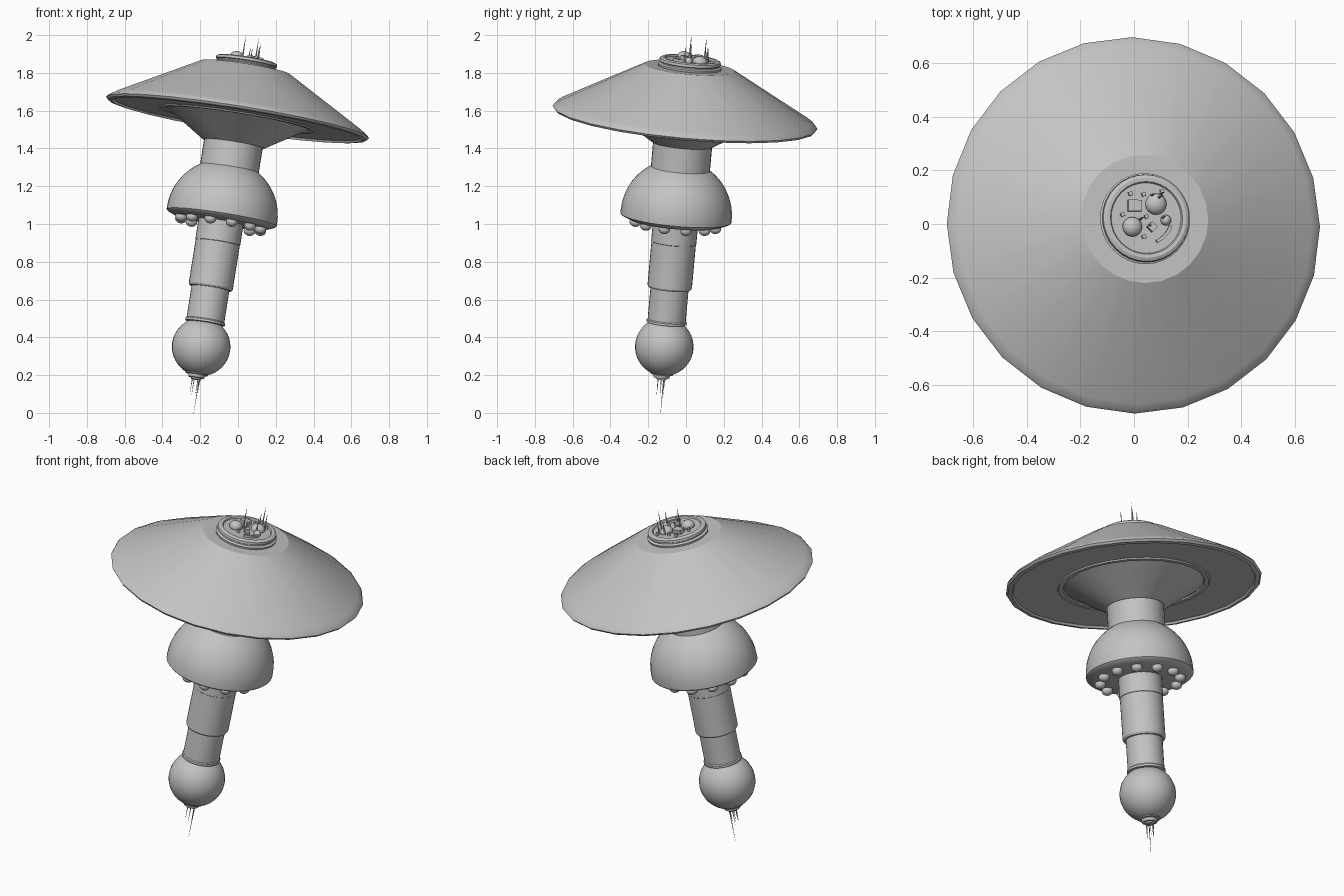
import bpy, bmesh, math, random
from mathutils import Vector, Matrix

random.seed(4)
cube = bpy.data.objects.get("Cube")
if cube:
    bpy.data.objects.remove(cube, do_unlink=True)

grey = bpy.data.materials.new("hull_grey")
grey.use_nodes = True
COLOUR = (0.55, 0.55, 0.55, 1)
grey.diffuse_color = COLOUR
grey.node_tree.nodes["Principled BSDF"].inputs["Base Color"].default_value = COLOUR

# The station leans: local z runs along its axis, origin at the lower ball
axis = Vector((0.156, 0.089, 0.983)).normalized()
tilt = Vector((0, 0, 1)).rotation_difference(axis).to_matrix().to_4x4()
FRAME = Matrix.Translation((-0.195, -0.115, 0.35)) @ tilt
parts = []


def add(name, bm):
    bmesh.ops.recalc_face_normals(bm, faces=bm.faces)
    mesh = bpy.data.meshes.new(name)
    bm.to_mesh(mesh)
    bm.free()
    mesh.materials.append(grey)
    ob = bpy.data.objects.new(name, mesh)
    ob.matrix_world = FRAME
    bpy.context.collection.objects.link(ob)
    parts.append(ob)
    return ob


def lathe(name, profile, sides=32):
    """Revolve (radius, height) points about the station axis."""
    bm = bmesh.new()
    verts = [bm.verts.new((r, 0, h)) for r, h in profile]
    edges = [bm.edges.new(pair) for pair in zip(verts, verts[1:])]
    bmesh.ops.spin(bm, geom=verts + edges, cent=(0, 0, 0), axis=(0, 0, 1),
                   angle=math.tau, steps=sides, use_duplicate=False)
    bmesh.ops.remove_doubles(bm, verts=bm.verts, dist=1e-5)
    return add(name, bm)


def arc(radius, centre, start, end, steps=10):
    angles = [math.radians(start + (end - start) * i / steps) for i in range(steps + 1)]
    return [(radius * math.cos(a), centre + radius * math.sin(a)) for a in angles]


def ball(name, x, y, z, radius, squash=1.0):
    bm = bmesh.new()
    m = Matrix.Translation((x, y, z)) @ Matrix.Diagonal((1, 1, squash, 1))
    bmesh.ops.create_uvsphere(bm, u_segments=16, v_segments=10, radius=radius, matrix=m)
    add(name, bm)


def needle(name, x, y, base, tip, radius=0.004):
    bm = bmesh.new()
    m = Matrix.Translation((x, y, (base + tip) / 2))
    if tip < base:
        m = m @ Matrix.Rotation(math.pi, 4, 'X')
    bmesh.ops.create_cone(bm, cap_ends=True, segments=6, radius1=radius, radius2=0.0005,
                          depth=abs(tip - base), matrix=m)
    add(name, bm)


def box(name, x, y, z, sx, sy, sz, turn=0):
    bm = bmesh.new()
    m = (Matrix.Translation((x, y, z)) @ Matrix.Rotation(math.radians(turn), 4, 'Z')
         @ Matrix.Diagonal((sx, sy, sz, 1)))
    bmesh.ops.create_cube(bm, size=1, matrix=m)
    add(name, bm)


# Saucer with a thin rim and a recessed underside
lathe("saucer", [(0, 1.503), (0.24, 1.503), (0.67, 1.263), (0.697, 1.245), (0.704, 1.234),
                 (0.695, 1.222), (0.672, 1.218), (0.665, 1.23), (0.42, 1.23),
                 (0.415, 1.222), (0.39, 1.222), (0.385, 1.23), (0, 1.23)], 24)
lathe("saucer_under_cone", [(0, 1.235), (0.385, 1.232), (0.185, 1.105), (0.165, 1.092), (0, 1.092)], 24)

# Neck, dome and its underside
lathe("neck", [(0, 1.1), (0.157, 1.1), (0.157, 0.94), (0, 0.94)])
lathe("dome", [(0, 0.71 + 0.295)] + arc(0.295, 0.71, 89, 0, 14)
      + [(0.295, 0.695), (0.288, 0.688), (0.25, 0.672), (0.12, 0.672), (0, 0.672)], 40)

# Ring of pods beneath the dome
for i in range(12):
    a = math.tau * (i + 0.5) / 12
    ball("dome_pod", 0.22 * math.cos(a), 0.22 * math.sin(a), 0.662, 0.031, 0.85)

# Stem in two diameters with fine seams
lathe("upper_stem", [(0, 0.68), (0.12, 0.68), (0.12, 0.562), (0.118, 0.56),
                     (0.118, 0.325), (0.112, 0.315), (0, 0.315)])
lathe("lower_stem", [(0, 0.32), (0.101, 0.32), (0.101, 0.145), (0.106, 0.14),
                     (0.106, 0.128), (0, 0.11)])

# Lower ball with its nozzle and needles
lathe("lower_ball", [(0, 0.155)] + arc(0.155, 0, 89, -89, 20) + [(0, -0.155)])
lathe("nozzle", [(0.06, -0.13), (0.06, -0.148), (0.045, -0.15), (0.042, -0.166),
                 (0.028, -0.168), (0.026, -0.176), (0, -0.176)], 20)
for i in range(6):
    a = math.tau * i / 6
    needle("lower_needle", 0.02 * math.cos(a), 0.02 * math.sin(a), -0.165,
           -0.24 - 0.04 * random.random(), 0.003)
needle("main_lower_needle", 0.016, 0.012, -0.165, -0.359, 0.003)

# Stepped deck on top of the saucer
lathe("top_deck", [(0.167, 1.5), (0.17, 1.514), (0.157, 1.52), (0.157, 1.526), (0.164, 1.53),
                   (0.162, 1.543), (0.15, 1.549), (0.136, 1.548), (0.132, 1.54), (0, 1.54)])

# Deck equipment
ball("large_deck_dome", 0.037, 0.052, 1.542, 0.04, 0.8)
ball("front_deck_dome", -0.054, -0.034, 1.55, 0.037, 0.8)
ball("small_deck_dome", 0.073, -0.008, 1.548, 0.02)
box("deck_house", -0.045, 0.045, 1.55, 0.052, 0.042, 0.03)
box("deck_block", 0.02, -0.034, 1.552, 0.028, 0.028, 0.03, 45)
for i in range(4):
    a = math.radians(-60 + 12 * i)
    box("curved_rail", 0.095 * math.cos(a), 0.095 * math.sin(a), 1.546,
        0.012, 0.022, 0.016, math.degrees(a))
for x, y in [(-0.06, 0.09), (-0.01, 0.088), (0.06, 0.1), (-0.09, 0.012), (-0.01, -0.07), (0.0, 0.005)]:
    box("deck_fitting", x, y, 1.547, 0.014, 0.014, 0.018, 20)

# Masts
for x, y, tip in [(-0.024, -0.005, 1.665), (0.045, 0.075, 1.674), (0.02, 0.085, 1.62),
                  (0.06, 0.0, 1.64), (0.01, -0.03, 1.61), (0.055, 0.09, 1.63)]:
    needle("mast", x, y, 1.535, tip, 0.006)

# Smooth shading with crisp edges
bpy.ops.object.select_all(action='DESELECT')
for ob in parts:
    ob.select_set(True)
bpy.context.view_layer.objects.active = parts[0]
bpy.ops.object.shade_smooth_by_angle(angle=math.radians(26))
